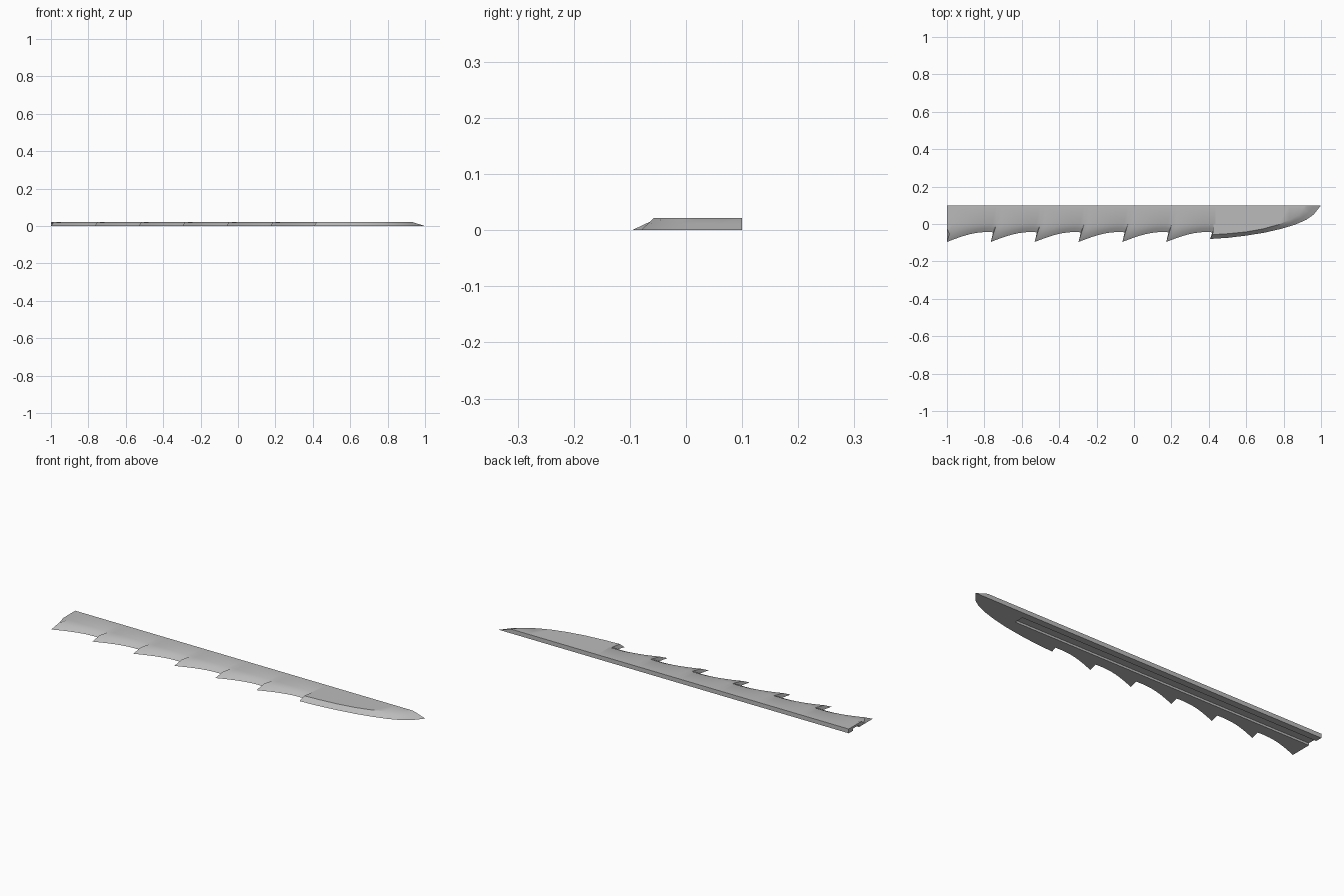
import bpy
import bmesh
import math

cube = bpy.data.objects.get("Cube")
if cube:
    bpy.data.objects.remove(cube, do_unlink=True)

HEIGHT = 0.022      # blade thickness
BACK = 0.1          # y of the straight spine
PITCH = 0.2345      # spacing of the teeth
TEETH = 6
LEAN = 0.03         # sideways lean of each tooth ridge
STEPS = 10
GROOVE = (0.015, 0.065)
GROOVE_DEPTH = 0.011


def section(edge, mid, shoulder, spine_x, floor_x, depth):
    """One closed cross-section: cutting edge, bevel, top, spine, grooved underside."""
    floor_y = edge[1]
    near, far = (max(y, floor_y) for y in GROOVE)
    return [edge, mid, shoulder,
            (spine_x, BACK, HEIGHT), (floor_x, BACK, 0),
            (floor_x, far, 0), (floor_x, far, depth),
            (floor_x, near, depth), (floor_x, near, 0)]


def tooth_section(tip_x, u):
    """Section within one scallop, from its ridge (u=0) to its valley (u=1)."""
    y = -0.096 + 0.053 * math.sin(u * 1.15 * math.pi / 2)
    edge = (tip_x + u * (PITCH + 0.012), y, 0)
    mid_z = 0.011 + 0.0095 * (1 - u) ** 2
    mid = (tip_x + 0.0135 + u * (PITCH + 0.0075), y * 0.55, mid_z)
    x = tip_x + LEAN + u * PITCH
    return section(edge, mid, (x, 0, HEIGHT), x, x, GROOVE_DEPTH)


def tip_section(ex, ey, sx, sy, depth):
    """Section of the curved point, from edge and shoulder positions."""
    edge, shoulder = (ex, ey, 0), (sx, sy, HEIGHT)
    mid = tuple((a + b) / 2 for a, b in zip(edge, shoulder))
    start = -1 + TEETH * PITCH + LEAN
    return section(edge, mid, shoulder, max(sx, start), max(ex, start), depth)


# Serrated length, starting with the square-cut end
rings = [[(-1, y, z) for x, y, z in tooth_section(-1 - PITCH, 1)]]
for i in range(TEETH):
    for k in range(STEPS + 1):
        rings.append(tooth_section(-1 + i * PITCH, k / STEPS))

# Curved point: edge x, edge y, shoulder x, shoulder y
belly = [(0.407, -0.08, 0.42, -0.057), (0.5, -0.074, 0.5, -0.052),
         (0.6, -0.062, 0.6, -0.042), (0.7, -0.046, 0.69, -0.026),
         (0.79, -0.025, 0.77, -0.004), (0.86, -0.004, 0.83, 0.02),
         (0.92, 0.022, 0.88, 0.048), (0.96, 0.05, 0.91, 0.073),
         (1, BACK, 0.93, BACK)]
for i, point in enumerate(belly):
    if i <= 3:
        rings.append(tip_section(*point, GROOVE_DEPTH))
    if i >= 3:
        rings.append(tip_section(*point, 0))

# Loft the sections into one closed blade
bm = bmesh.new()
loops = [[bm.verts.new(p) for p in ring] for ring in rings]
for a, b in zip(loops, loops[1:]):
    for j in range(len(a)):
        n = (j + 1) % len(a)
        bm.faces.new((a[j], a[n], b[n], b[j]))
bm.faces.new(loops[0])
bmesh.ops.remove_doubles(bm, verts=bm.verts, dist=0.00005)
bmesh.ops.dissolve_degenerate(bm, edges=bm.edges, dist=0.00005)
bmesh.ops.recalc_face_normals(bm, faces=bm.faces)

mesh = bpy.data.meshes.new("serrated_blade")
bm.to_mesh(mesh)
bm.free()
blade = bpy.data.objects.new("serrated_blade", mesh)
bpy.context.collection.objects.link(blade)

# Plain steel grey
steel = bpy.data.materials.new("steel_grey")
steel.use_nodes = True
colour = (0.5, 0.5, 0.5, 1)
steel.diffuse_color = colour
steel.node_tree.nodes["Principled BSDF"].inputs["Base Color"].default_value = colour
mesh.materials.append(steel)

bpy.ops.object.select_all(action="DESELECT")
blade.select_set(True)
bpy.context.view_layer.objects.active = blade
bpy.ops.object.shade_smooth_by_angle(angle=math.radians(30))
